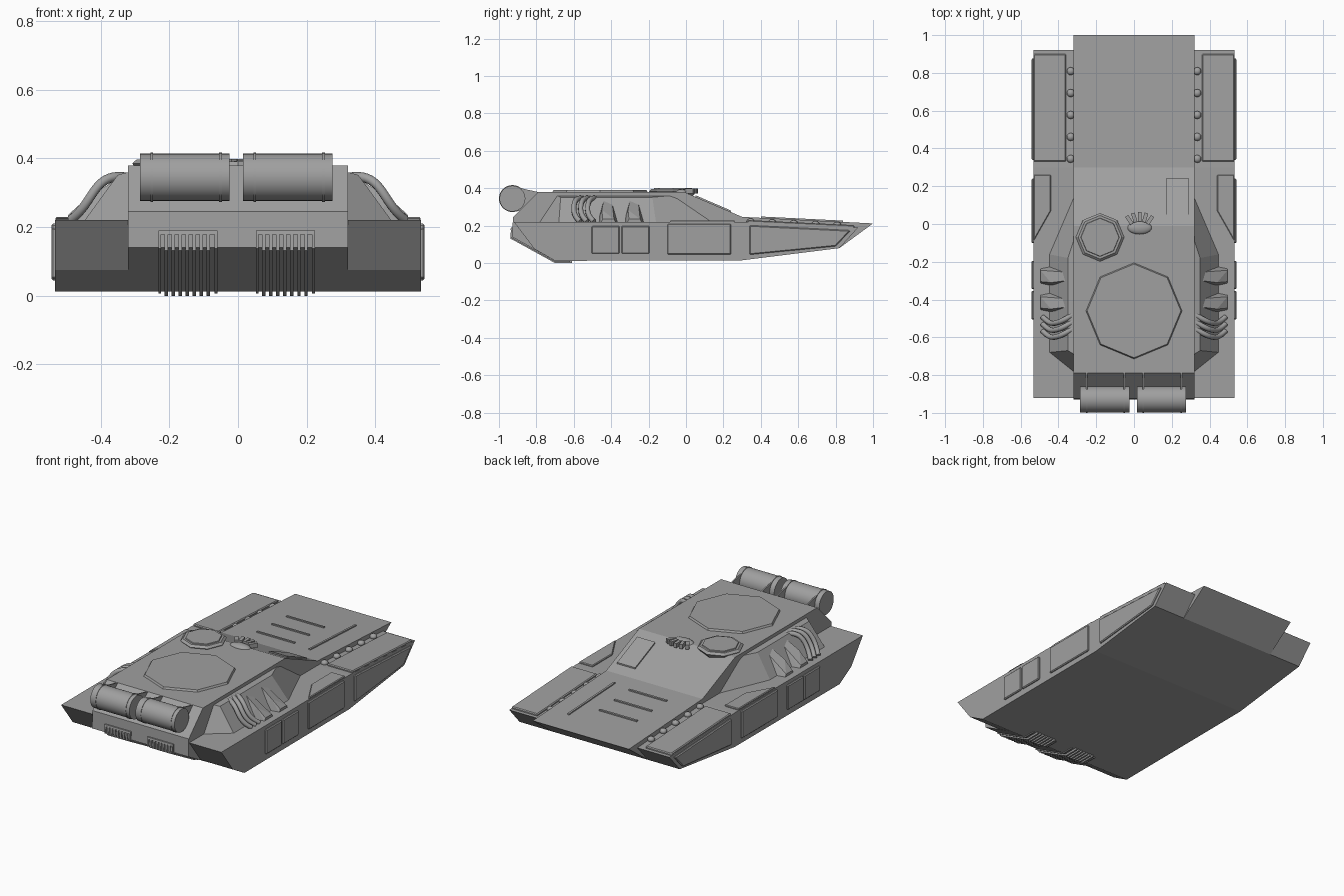
import bpy, bmesh, math
from mathutils import Vector, Matrix

if "Cube" in bpy.data.objects:
    bpy.data.objects.remove(bpy.data.objects["Cube"])

grey = bpy.data.materials.new("armour grey")
grey.diffuse_color = (0.35, 0.35, 0.35, 1)
grey.use_nodes = True
grey.node_tree.nodes["Principled BSDF"].inputs["Base Color"].default_value = grey.diffuse_color


def finish(name, bm, mirror=False, bevel=0, smooth=False):
    bmesh.ops.recalc_face_normals(bm, faces=bm.faces)
    me = bpy.data.meshes.new(name)
    bm.to_mesh(me)
    bm.free()
    me.materials.append(grey)
    ob = bpy.data.objects.new(name, me)
    bpy.context.collection.objects.link(ob)
    if bevel:
        m = ob.modifiers.new("Bevel", 'BEVEL')
        m.width, m.segments = bevel, 1
    if mirror:
        ob.modifiers.new("Mirror", 'MIRROR')
    if smooth:
        bpy.ops.object.select_all(action='DESELECT')
        ob.select_set(True)
        bpy.context.view_layer.objects.active = ob
        bpy.ops.object.shade_smooth_by_angle(angle=math.radians(40))
    return ob


def loft(name, a, b, **kw):
    """Solid between two matching 3D outlines."""
    bm = bmesh.new()
    va, vb = [bm.verts.new(p) for p in a], [bm.verts.new(p) for p in b]
    bm.faces.new(va)
    bm.faces.new(vb[::-1])
    for i in range(len(a)):
        j = (i + 1) % len(a)
        bm.faces.new((va[i], va[j], vb[j], vb[i]))
    return finish(name, bm, **kw)


def side_prism(name, yz, x0, x1, **kw):
    return loft(name, [(x0, y, z) for y, z in yz], [(x1, y, z) for y, z in yz], **kw)


def flat_prism(name, xy, z0, z1, **kw):
    return loft(name, [(x, y, z0) for x, y in xy], [(x, y, z1) for x, y in xy], **kw)


def octagon(name, cx, cy, r0, r1, z0, z1):
    def ring(r, z):
        return [(cx + r * math.cos(i * math.pi / 4), cy + r * math.sin(i * math.pi / 4), z)
                for i in range(8)]
    return loft(name, ring(r0, z0), ring(r1, z1))


def drum(name, x0, x1, y, z, r):
    bm = bmesh.new()
    mat = Matrix.Translation(((x0 + x1) / 2, y, z)) @ Matrix.Rotation(math.pi / 2, 4, 'Y')
    bmesh.ops.create_cone(bm, cap_ends=True, segments=32, radius1=r, radius2=r,
                          depth=x1 - x0, matrix=mat)
    return finish(name, bm, smooth=True)


# Central hull and side sponsons
side_prism("central_hull", [(-0.79, 0.38), (-0.01, 0.38), (0.30, 0.247), (1.0, 0.212), (0.82, 0.08),
                            (0.30, 0.015), (-0.70, 0.012), (-0.93, 0.14), (-0.925, 0.245)], -0.32, 0.32)
side_prism("side_sponson", [(-0.92, 0.22), (0.30, 0.22), (0.92, 0.19), (0.82, 0.08), (0.30, 0.015),
                            (-0.70, 0.012), (-0.81, 0.075)], 0.31, 0.533, mirror=True)

# Sloped flanks of the superstructure
loft("flank", [(0.3, -0.80, 0.215), (0.45, -0.68, 0.215), (0.45, -0.16, 0.215), (0.3, 0.19, 0.215)],
     [(0.3, -0.70, 0.365), (0.35, -0.67, 0.352), (0.35, -0.18, 0.352), (0.3, -0.03, 0.365)], mirror=True)

# Roof plate and hatch
octagon("roof_plate", 0, -0.46, 0.26, 0.248, 0.37, 0.391)
octagon("hatch_collar", -0.18, -0.07, 0.10, 0.128, 0.35, 0.385)
octagon("hatch_rim", -0.18, -0.07, 0.128, 0.115, 0.385, 0.397)
octagon("hatch_lid", -0.18, -0.07, 0.105, 0.10, 0.39, 0.402)

# Periscope dome with a fan of viewing blocks
bm = bmesh.new()
bmesh.ops.create_uvsphere(bm, u_segments=20, v_segments=10, radius=1,
                          matrix=Matrix.Translation((0.03, -0.02, 0.378)) @ Matrix.Diagonal((0.065, 0.035, 0.018, 1)))
finish("periscope_dome", bm, smooth=True)
bm = bmesh.new()
for i in range(5):
    a = math.radians((i - 2) * 17)
    mat = (Matrix.Translation((0.03, -0.06, 0.385)) @ Matrix.Rotation(-a, 4, 'Z')
           @ Matrix.Translation((0, 0.098, 0)) @ Matrix.Diagonal((0.02, 0.05, 0.026, 1)))
    bmesh.ops.create_cube(bm, size=1, matrix=mat)
finish("periscope_blocks", bm)

# Fuel drums with bands and straps
for x0 in (-0.285, 0.015):
    drum("fuel_drum", x0, x0 + 0.26, -0.928, 0.345, 0.069)
    for bx in (x0 + 0.03, x0 + 0.23):
        drum("drum_band", bx, bx + 0.008, -0.928, 0.345, 0.072)
        side_prism("drum_strap", [(-0.93, 0.416), (-0.86, 0.395), (-0.78, 0.378), (-0.86, 0.28),
                                  (-0.93, 0.275)], bx, bx + 0.008)

# Rear grilles: frame plus slats that follow the hull underside
for x0 in (-0.232, 0.052):
    side_prism("grille_header", [(-0.92, 0.19), (-0.936, 0.19), (-0.938, 0.178), (-0.92, 0.178)], x0, x0 + 0.172)
    for fx in (x0, x0 + 0.164):
        side_prism("grille_frame", [(-0.92, 0.19), (-0.936, 0.19), (-0.938, 0.137), (-0.70, 0.006),
                                    (-0.62, 0.006), (-0.62, 0.03)], fx, fx + 0.008)
    for i in range(7):
        sx = x0 + 0.018 + i * 0.0205
        side_prism("grille_slat", [(-0.92, 0.178), (-0.934, 0.178), (-0.94, 0.132), (-0.70, 0.0),
                                   (-0.61, 0.0), (-0.61, 0.03)], sx, sx + 0.010)

# Armour plates on the sponson tops
side_prism("front_deck_plate", [(0.33, 0.20), (0.33, 0.23), (0.90, 0.203), (0.90, 0.18)],
           0.36, 0.532, mirror=True, bevel=0.005)
flat_prism("middle_deck_plate", [(0.44, 0.26), (0.531, 0.26), (0.531, -0.09), (0.44, 0.07)],
           0.21, 0.229, mirror=True, bevel=0.004)

# Raised panels on the sponson sides
panels = {
    "front_side_panel": [(0.34, 0.045), (0.80, 0.09), (0.88, 0.175), (0.34, 0.202)],
    "middle_side_panel": [(-0.10, 0.045), (0.24, 0.045), (0.24, 0.21), (-0.10, 0.21)],
    "rear_side_panel_a": [(-0.505, 0.05), (-0.355, 0.05), (-0.355, 0.198), (-0.505, 0.198)],
    "rear_side_panel_b": [(-0.345, 0.05), (-0.195, 0.05), (-0.195, 0.198), (-0.345, 0.198)],
}
for name, pts in panels.items():
    side_prism(name, pts, 0.52, 0.543, mirror=True, bevel=0.005)

# Row of studs beside the nose
bm = bmesh.new()
for i in range(5):
    y = 0.345 + i * 0.116
    bmesh.ops.create_uvsphere(bm, u_segments=12, v_segments=8, radius=0.021,
                              matrix=Matrix.Translation((0.335, y, 0.224 - (y - 0.3) * 0.04)) @ Matrix.Diagonal((1, 1, 0.8, 1)))
finish("nose_stud", bm, mirror=True, smooth=True)

# Exhaust pipes curving down the flanks
for i in range(3):
    y = -0.585 + i * 0.037
    cu = bpy.data.curves.new("exhaust_pipe", 'CURVE')
    cu.dimensions = '3D'
    cu.bevel_depth, cu.bevel_resolution, cu.use_fill_caps = 0.014, 2, True
    sp = cu.splines.new('NURBS')
    path = [(0.325, 0.03, 0.345), (0.375, 0.0, 0.352), (0.42, -0.02, 0.315),
            (0.45, -0.015, 0.25), (0.485, 0.02, 0.222)]
    sp.points.add(len(path) - 1)
    for p, (px, dy, pz) in zip(sp.points, path):
        p.co = (px, y + dy, pz, 1)
    sp.use_endpoint_u, sp.order_u, sp.resolution_u = True, 4, 5
    ob = bpy.data.objects.new("exhaust_pipe", cu)
    bpy.context.collection.objects.link(ob)
    cu.materials.append(grey)
    bpy.ops.object.select_all(action='DESELECT')
    ob.select_set(True)
    bpy.context.view_layer.objects.active = ob
    bpy.ops.object.convert(target='MESH')
    bpy.context.object.modifiers.new("Mirror", 'MIRROR')

# Wedge-shaped air scoops on the flanks
for y in (-0.475, -0.335):
    bm = bmesh.new()
    for p in [(0.40, 0, 0.215), (0.495, 0.02, 0.215), (0.495, 0.10, 0.215), (0.40, 0.12, 0.215),
              (0.495, 0.03, 0.235), (0.495, 0.09, 0.235), (0.44, 0.025, 0.285), (0.44, 0.085, 0.265),
              (0.36, 0.035, 0.335), (0.36, 0.08, 0.325)]:
        bm.verts.new((p[0], y + p[1], p[2]))
    bmesh.ops.convex_hull(bm, input=bm.verts)
    finish("air_scoop", bm, mirror=True)


# Thin ribs and a plate on the sloped front deck
def deck_z(y):
    return 0.247 - (y - 0.3) * 0.05


def deck_bar(name, x0, x1, y0, y1):
    side_prism(name, [(y0, deck_z(y0) - 0.01), (y0, deck_z(y0) + 0.007),
                      (y1, deck_z(y1) + 0.007), (y1, deck_z(y1) - 0.01)], x0, x1)


for y in (0.42, 0.56, 0.70):
    deck_bar("deck_cross_rib", -0.17, 0.08, y, y + 0.012)
deck_bar("deck_long_rib", 0.19, 0.202, 0.40, 0.84)
side_prism("slope_plate", [(0.05, 0.34), (0.05, 0.363), (0.24, 0.281), (0.24, 0.26)], 0.17, 0.29)
